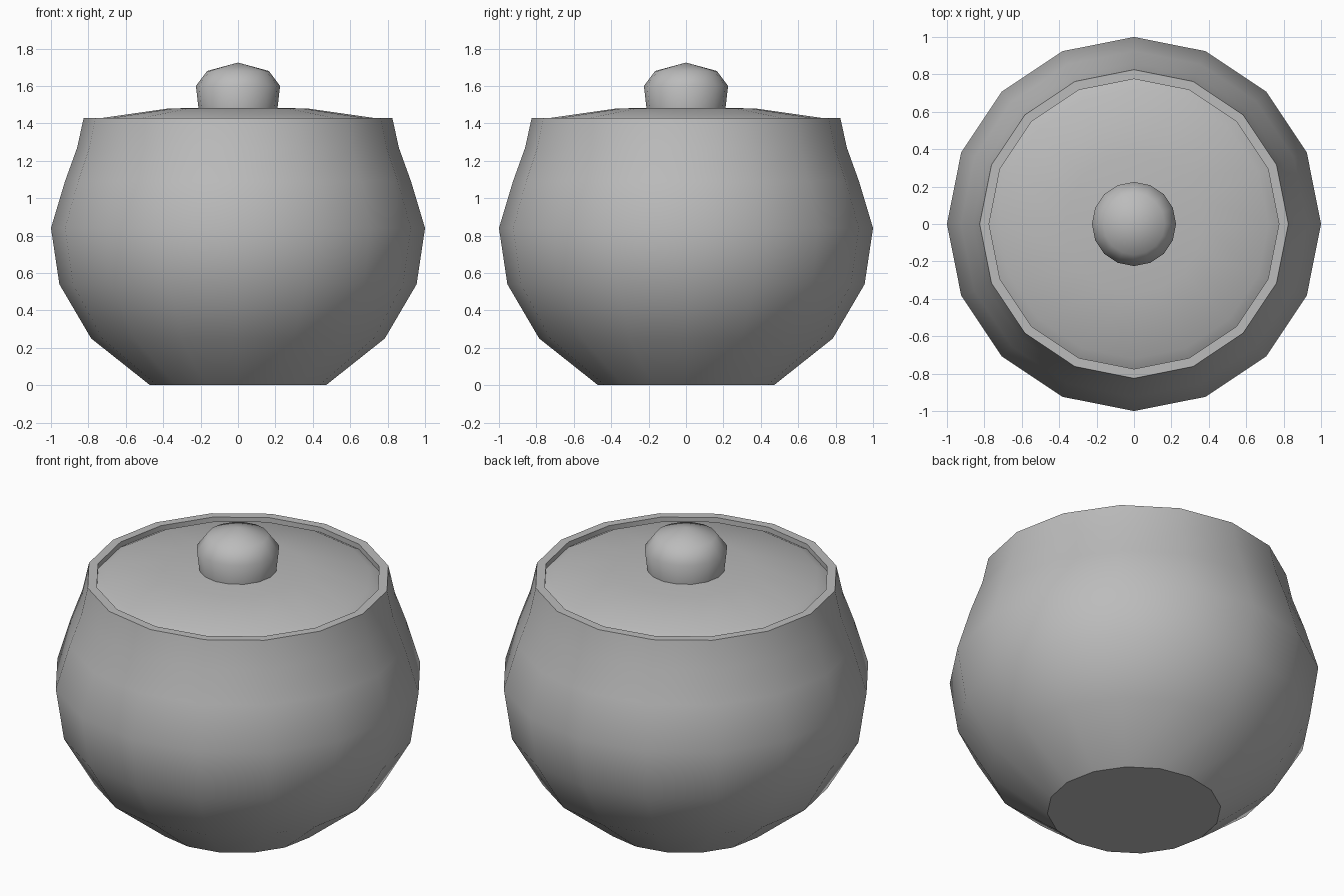
import bpy
import math

cube = bpy.data.objects.get("Cube")
if cube:
    bpy.data.objects.remove(cube, do_unlink=True)

SIDES = 16

grey = bpy.data.materials.new("plain_grey")
grey.use_nodes = True
colour = (0.5, 0.5, 0.5, 1)
grey.diffuse_color = colour
grey.node_tree.nodes["Principled BSDF"].inputs["Base Color"].default_value = colour


def lathe(name, profile, angle):
    """Spin a bottom-to-top (radius, height) profile; a zero radius is a pole."""
    verts, faces, rings = [], [], []
    for r, z in profile:
        count = SIDES if r else 1
        rings.append([len(verts) + i for i in range(count)])
        for i in range(count):
            a = math.tau * i / SIDES
            verts.append((r * math.cos(a), r * math.sin(a), z))
    for low, high in zip(rings, rings[1:]):
        for i in range(SIDES):
            j = (i + 1) % SIDES
            if len(low) == 1:
                faces.append((low[0], high[j], high[i]))
            elif len(high) == 1:
                faces.append((low[i], low[j], high[0]))
            else:
                faces.append((low[i], low[j], high[j], high[i]))
    mesh = bpy.data.meshes.new(name)
    mesh.from_pydata(verts, [], faces)
    mesh.materials.append(grey)
    obj = bpy.data.objects.new(name, mesh)
    bpy.context.collection.objects.link(obj)
    bpy.ops.object.select_all(action="DESELECT")
    obj.select_set(True)
    bpy.context.view_layer.objects.active = obj
    bpy.ops.object.shade_smooth_by_angle(angle=math.radians(angle))
    return obj


# Round pot with a flat base, a flat rim and a short inner lip
lathe("pot_body", [(0, 0), (0.47, 0), (0.785, 0.25), (0.955, 0.54), (1, 0.84),
                   (0.925, 1.09), (0.86, 1.27), (0.825, 1.43),
                   (0.775, 1.43), (0.775, 1.39)], 36)

# Shallow domed lid sitting just inside the rim
lathe("lid", [(0.775, 1.4), (0.72, 1.43), (0.37, 1.48), (0, 1.485)], 40)

# Faceted round knob
lathe("lid_knob", [(0.21, 1.47), (0.225, 1.6), (0.165, 1.68), (0, 1.725)], 50)
